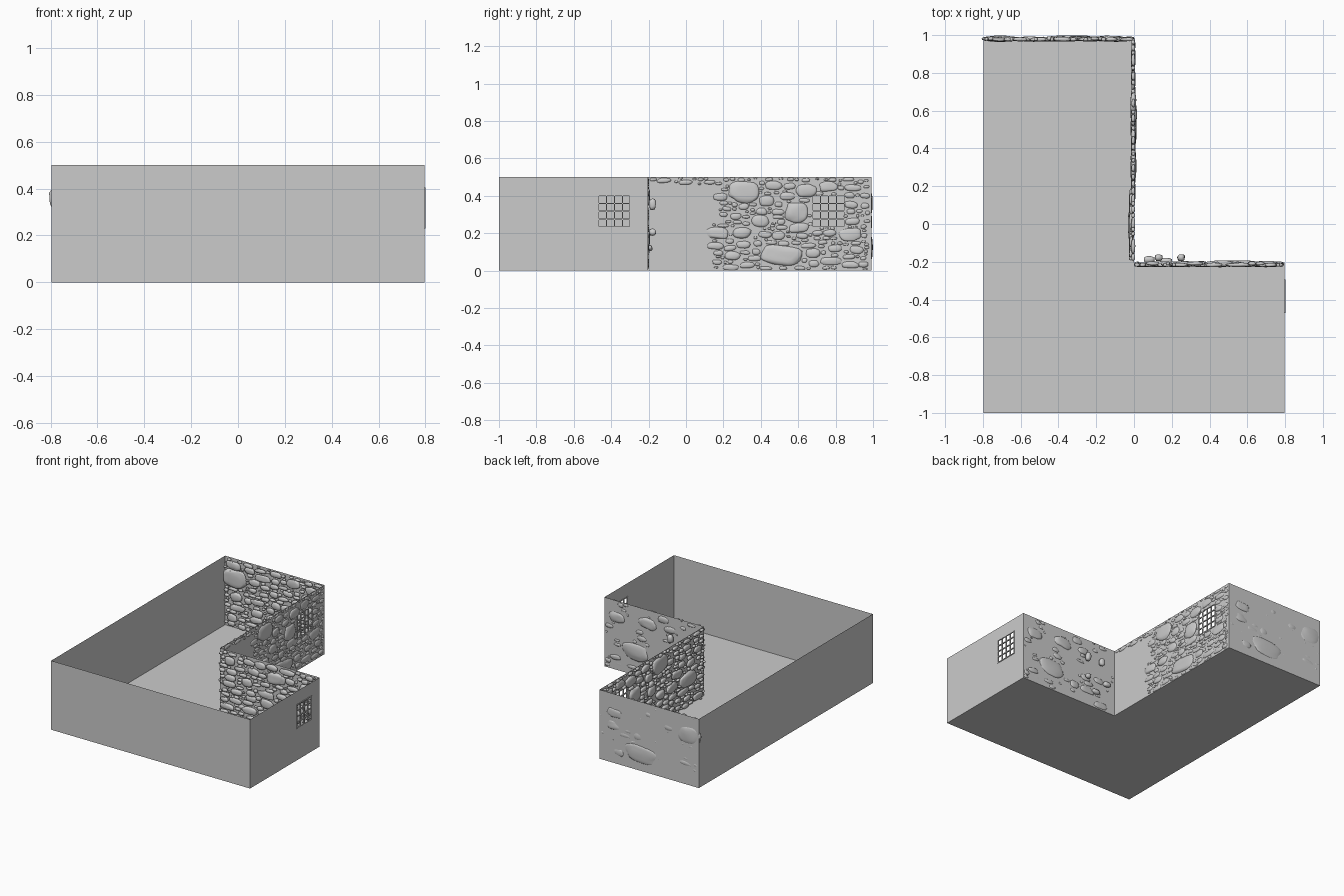
import bpy, bmesh, math, random
from mathutils import Vector, noise

if "Cube" in bpy.data.objects:
    bpy.data.objects.remove(bpy.data.objects["Cube"])

random.seed(7)
H = 0.5
X0, X1, Y0, Y1 = -0.797, 0.797, -1.0, 0.991   # outer extents
XI, YI = 0.0, -0.204                          # inner corner of the L


def finish(name, bm, smooth=False):
    me = bpy.data.meshes.new(name)
    bm.to_mesh(me)
    bm.free()
    ob = bpy.data.objects.new(name, me)
    bpy.context.collection.objects.link(ob)
    if smooth:
        for p in me.polygons:
            p.use_smooth = True
    return ob


def face(bm, pts):
    return bm.faces.new([bm.verts.new(p) for p in pts])


# L-shaped floor
bm = bmesh.new()
face(bm, [(X0, Y0, 0), (X1, Y0, 0), (X1, YI, 0), (XI, YI, 0), (XI, Y1, 0), (X0, Y1, 0)])
finish("floor", bm)


# thin plain walls
def plain_wall(name, a, b):
    bm = bmesh.new()
    face(bm, [(*a, 0), (*b, 0), (*b, H), (*a, H)])
    finish(name, bm)


plain_wall("front_wall", (X0, Y0), (X1, Y0))
plain_wall("left_wall", (X0, Y1), (X0, Y0))
plain_wall("back_wall", (XI, Y1), (X0, Y1))
plain_wall("inner_cross_wall", (X1, YI), (XI, YI))

# walls with a 4 x 4 opening, the remaining strips acting as window bars
PANE, BAR, WZ = 0.0365, 0.006, 0.235
WIN = 4 * PANE + 3 * BAR


def window_wall(name, x, ya, yb, wy):
    def cuts(lo, start, hi):
        c = [lo]
        for i in range(4):
            s = start + i * (PANE + BAR)
            c += [s, s + PANE]
        return c + [hi]
    ys, zs = cuts(ya, wy, yb), cuts(0, WZ, H)
    bm = bmesh.new()
    grid = [[bm.verts.new((x, y, z)) for z in zs] for y in ys]
    for i in range(len(ys) - 1):
        for j in range(len(zs) - 1):
            if i % 2 and j % 2:
                continue
            bm.faces.new((grid[i][j], grid[i + 1][j], grid[i + 1][j + 1], grid[i][j + 1]))
    # merge the plain area around the window
    bmesh.ops.dissolve_limit(bm, angle_limit=0.01, verts=[], edges=[])
    finish(name, bm)
    # raised bars of the grille
    bm = bmesh.new()
    for k in range(5):
        o = k * (PANE + BAR) - BAR / 2
        for c, s in (((x, wy + o, WZ + WIN / 2), (0.008, BAR, WIN + 2 * BAR)),
                     ((x, wy + WIN / 2, WZ + o), (0.008, WIN + 2 * BAR, BAR))):
            vs = bmesh.ops.create_cube(bm, size=1)["verts"]
            for v in vs:
                v.co = Vector(c) + Vector(v.co[i] * s[i] for i in range(3))
    finish(name + "_grille", bm)


window_wall("right_wall", X1, Y0, YI, -0.465)
window_wall("inner_long_wall", XI, YI, Y1, 0.68)


# one flattened, irregular stone: u along wall, z up, d out of the wall
def add_stone(bm, place, u, z, hu, hz, d, hd):
    vs = bmesh.ops.create_icosphere(bm, subdivisions=3 if hu > 0.05 else 2, radius=1)["verts"]
    seed = Vector((random.uniform(-50, 50), random.uniform(-50, 50), random.uniform(-50, 50)))
    tilt = random.uniform(-0.08, 0.08)
    for v in vs:
        p = v.co.copy()
        q = Vector(math.copysign(abs(c) ** 0.75, c) for c in p)
        q *= 1 + 0.22 * noise.noise(p * 1.3 + seed)
        a, b = q.x * hu, q.y * hz
        uu, zz = u + a - tilt * b, z + b + tilt * a
        v.co = place(uu, min(max(zz, 0.001), H), d + q.z * hd)


# fill a wall with stones, biggest first, without overlaps
def stone_wall(name, place, ua, ub, big, depth, hole=None):
    bm = bmesh.new()
    boxes = [hole] if hole else []
    for u, z, hu, hz, dd in big:
        boxes.append((u, z, hu, hz))
        add_stone(bm, place, u, z, hu, hz, dd, 0.016)
    classes = [(0.050, 0.026, 60), (0.038, 0.018, 400), (0.028, 0.013, 900),
               (0.018, 0.010, 1500), (0.011, 0.007, 1500)]
    for su, sz, tries in classes:
        for _ in range(tries):
            hu = su * random.uniform(0.75, 1.25)
            hz = sz * random.uniform(0.75, 1.3)
            u = random.uniform(ua + hu, ub - hu)
            z = random.uniform(hz, H - hz)
            if any(abs(u - b[0]) < (hu + b[2]) * 0.94 and abs(z - b[1]) < (hz + b[3]) * 0.94
                   for b in boxes):
                continue
            boxes.append((u, z, hu, hz))
            add_stone(bm, place, u, z, hu, hz, depth(u, z),
                      0.009 + 0.06 * hz * random.uniform(1, 2))
    return finish(name, bm, True)


# stones of the long inner wall, showing outside only past y = 0.14
stone_wall("inner_long_wall_stones", lambda u, z, d: (XI + d, u, z), YI + 0.01, Y1 - 0.005,
           [(0.31, 0.42, 0.085, 0.055, -0.003), (0.59, 0.31, 0.06, 0.055, -0.002),
            (0.51, 0.08, 0.11, 0.052, -0.002), (0.64, 0.43, 0.055, 0.035, -0.004),
            (0.30, 0.20, 0.05, 0.03, -0.004), (0.00, 0.20, 0.09, 0.05, -0.016)],
           lambda u, z: -0.004 if u > 0.14 or z > 0.46 else -0.015,
           (0.68 + WIN / 2, WZ + WIN / 2, WIN / 2 + 0.004, WIN / 2 + 0.004))

# stones of the back wall, mostly on its inner side
stone_wall("back_wall_stones", lambda u, z, d: (u, Y1 + d, z), X0, XI,
           [(-0.33, 0.12, 0.13, 0.06, -0.008), (-0.71, 0.36, 0.09, 0.065, -0.010),
            (-0.12, 0.36, 0.06, 0.035, -0.010)],
           lambda u, z: -0.009 if random.random() < 0.15 else -0.013)

# stones of the short cross wall, mostly on its inner side
stone_wall("inner_cross_wall_stones", lambda u, z, d: (u, YI + d, z), XI, X1,
           [(0.55, 0.17, 0.11, 0.06, -0.006), (0.45, 0.40, 0.07, 0.04, -0.006),
            (0.70, 0.38, 0.06, 0.04, -0.008)],
           lambda u, z: -0.005 if random.random() < 0.3 else -0.012)

# loose pebbles standing proud of the cross wall
bm = bmesh.new()
for u, z, hu, hz, out in ((0.25, 0.355, 0.021, 0.030, 0.026), (0.13, 0.355, 0.020, 0.028, 0.026),
                          (0.25, 0.205, 0.020, 0.018, 0.026), (0.08, 0.205, 0.030, 0.018, 0.016),
                          (0.17, 0.12, 0.030, 0.016, 0.006)):
    add_stone(bm, lambda a, b, d: (a, YI + d, b), u, z, hu, hz, out, 0.018)
finish("protruding_pebbles", bm, True)
